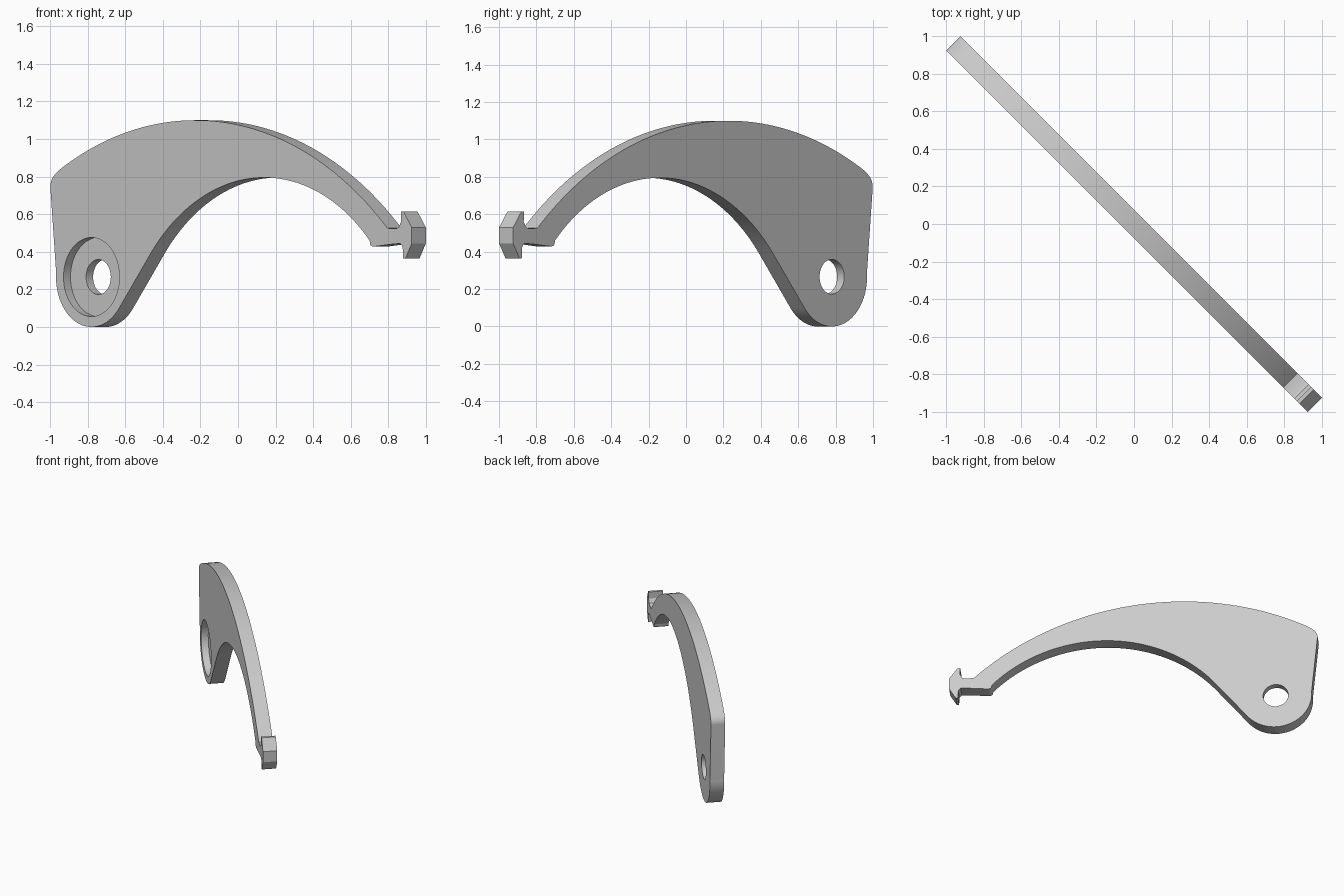
import bpy, bmesh
from math import radians, cos, sin, sqrt, acos, atan2, pi

cube = bpy.data.objects.get("Cube")
if cube:
    bpy.data.objects.remove(cube, do_unlink=True)

THICK = 0.106
PIVOT, PIVOT_R = (-1.05, 0.266), 0.266       # round lower end
INNER, INNER_R = (0.25, -0.311), 1.106       # inner arch
OUTER, OUTER_R = (-0.27, -1.01), 2.11        # outer arch


def arc(centre, r, a0, a1, n):
    return [(centre[0] + r * cos(a0 + (a1 - a0) * i / n),
             centre[1] + r * sin(a0 + (a1 - a0) * i / n)) for i in range(n + 1)]


def bezier(a, b, c, n=6):
    # rounded corner from a to c, pulled towards b
    return [tuple((1 - t) ** 2 * p + 2 * t * (1 - t) * q + t * t * s
                  for p, q, s in zip(a, b, c))
            for t in (i / n for i in range(n + 1))]


def prism(name, points, y0, y1):
    # outline in the x-z plane, extruded along y
    bm = bmesh.new()
    face = bm.faces.new([bm.verts.new((x, y0, z)) for x, z in points])
    ext = bmesh.ops.extrude_face_region(bm, geom=[face])
    moved = [v for v in ext["geom"] if isinstance(v, bmesh.types.BMVert)]
    bmesh.ops.translate(bm, verts=moved, vec=(0, y1 - y0, 0))
    bmesh.ops.recalc_face_normals(bm, faces=bm.faces)
    mesh = bpy.data.meshes.new(name)
    bm.to_mesh(mesh)
    bm.free()
    obj = bpy.data.objects.new(name, mesh)
    bpy.context.collection.objects.link(obj)
    return obj


# Straight flank touches both the round end and the inner arch
dx, dz = INNER[0] - PIVOT[0], INNER[1] - PIVOT[1]
tangent = atan2(dz, dx) - acos((PIVOT_R + INNER_R) / sqrt(dx * dx + dz * dz))

# Round end, inner arch and its lower right corner
outline = arc(PIVOT, PIVOT_R, -pi - 0.08, tangent, 40)
outline += arc(INNER, INNER_R, tangent + pi, radians(44.2), 64)
outline += bezier((1.045, 0.452), (1.045, 0.428), (1.075, 0.428))

# Neck and double-pointed hook head
outline += [(1.20, 0.440), (1.275, 0.445), (1.292, 0.425), (1.295, 0.364),
            (1.312, 0.364), (1.36, 0.444), (1.36, 0.53), (1.298, 0.614),
            (1.278, 0.614), (1.28, 0.56), (1.262, 0.53), (1.245, 0.524)]

# Outer arch and rounded upper left corner
right = acos((1.177 - OUTER[0]) / OUTER_R)
left = acos((-1.27 - OUTER[0]) / OUTER_R)
outer = arc(OUTER, OUTER_R, right, left, 64)
outline += outer
outline += bezier(outer[-1], (-1.362, 0.80), (-1.359, 0.745))[1:]

arm = prism("curved_arm", outline, -THICK / 2, THICK / 2)

# Shallow round recess on the front, and a through hole
cutters = [
    prism("recess_cutter", arc(PIVOT, 0.21, 0, 2 * pi, 64)[:-1], -THICK, 0),
    prism("hole_cutter", arc(PIVOT, 0.093, 0, 2 * pi, 48)[:-1], -THICK, THICK),
]
bpy.context.view_layer.objects.active = arm
for cutter in cutters:
    cutter.hide_render = True
    mod = arm.modifiers.new(cutter.name, "BOOLEAN")
    mod.operation, mod.solver, mod.object = "DIFFERENCE", "EXACT", cutter
    bpy.ops.object.modifier_apply(modifier=mod.name)
    bpy.data.objects.remove(cutter, do_unlink=True)

# Plain grey finish
grey = bpy.data.materials.new("plain_grey")
grey.use_nodes = True
colour = (0.6, 0.6, 0.6, 1)
grey.diffuse_color = colour
grey.node_tree.nodes["Principled BSDF"].inputs["Base Color"].default_value = colour
arm.data.materials.clear()
arm.data.materials.append(grey)

# Stand the plate along the diagonal
arm.rotation_euler.z = radians(-45)
bpy.ops.object.select_all(action="DESELECT")
arm.select_set(True)
bpy.ops.object.shade_smooth_by_angle(angle=radians(25))
